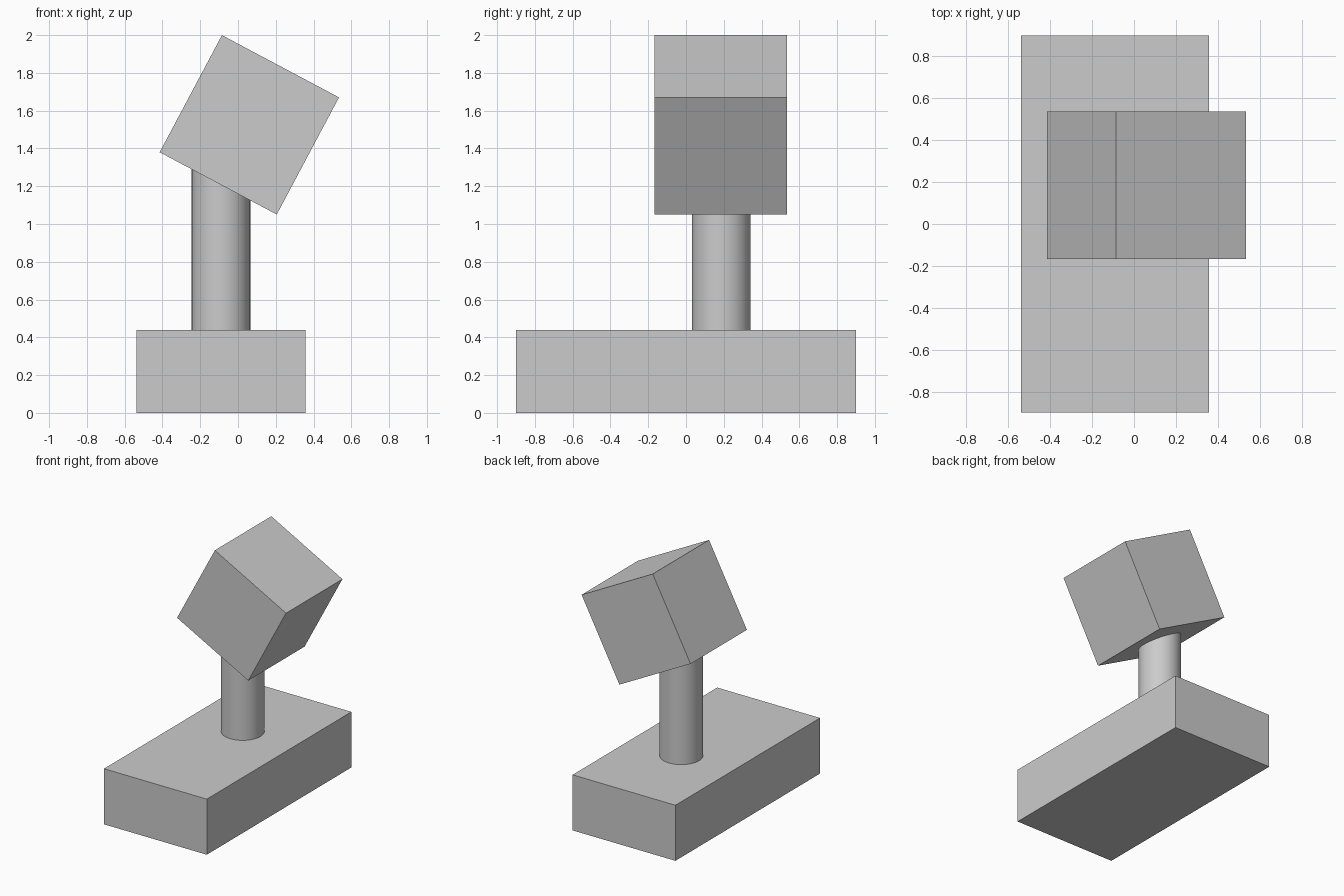
import bpy
import math

if "Cube" in bpy.data.objects:
    bpy.data.objects.remove(bpy.data.objects["Cube"])


def box(name, centre, size, tilt=0.0):
    bpy.ops.mesh.primitive_cube_add(size=1, location=centre)
    obj = bpy.context.object
    obj.name = name
    obj.scale = size
    bpy.ops.object.transform_apply(location=False, rotation=False, scale=True)
    obj.rotation_euler.y = tilt
    return obj


# Rectangular base slab
box("base", (-0.09, 0, 0.219), (0.896, 1.8, 0.438))

# Round post, its top just buried in the tilted head
bottom, top = 0.438, 1.30
bpy.ops.mesh.primitive_cylinder_add(
    vertices=64, radius=0.155, depth=top - bottom,
    location=(-0.09, 0.187, (bottom + top) / 2))
bpy.context.object.name = "post"
bpy.ops.object.shade_smooth_by_angle(angle=math.radians(30))

# Cube head tilted about the y axis
box("head", (0.06, 0.185, 1.525), (0.702, 0.702, 0.702), math.radians(28))
